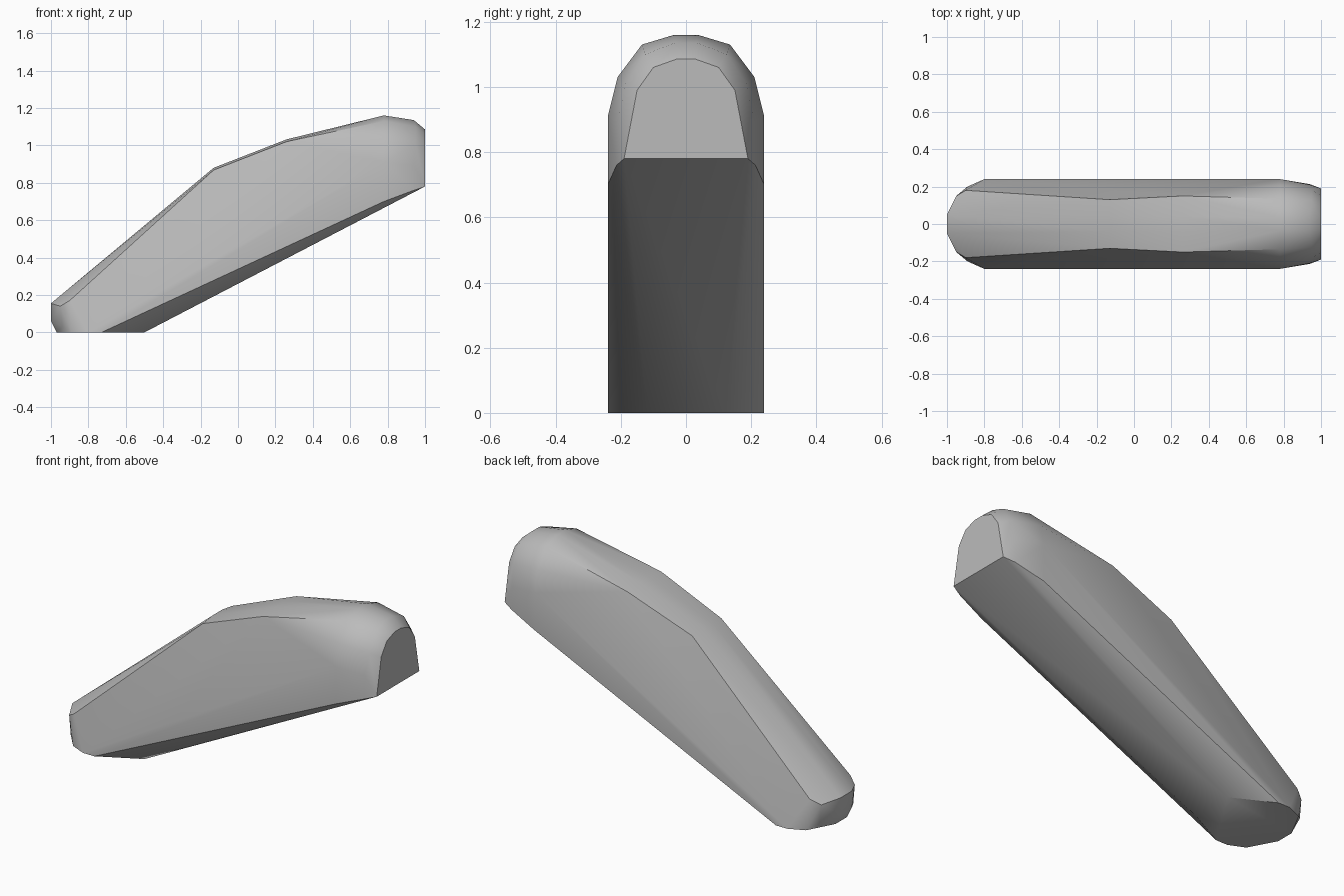
import bpy, bmesh, math

cube = bpy.data.objects.get("Cube")
if cube:
    bpy.data.objects.remove(cube)


def flat_material(name, colour):
    mat = bpy.data.materials.new(name)
    mat.use_nodes = True
    mat.diffuse_color = colour
    mat.node_tree.nodes["Principled BSDF"].inputs["Base Color"].default_value = colour
    return mat


# Cross-sections of the sloping body: (x, half width, z), mirrored across y
tip = [(-1, .05, .06), (-1, .05, .155), (-.95, .15, .14), (-.9, .18, .17),
       (-.97, .05, 0), (-.94, .15, .03), (-.89, .2, 0), (-.8, .24, 0)]
sole = [(-.5, .12, 0), (-.73, .24, 0), (.78, .24, .70)]
back = [(-.13, .13, .868), (-.13, .04, .88), (.26, .15, 1.02), (.26, .04, 1.032)]
crown = [(.78, .24, .91), (.78, .21, 1.03), (.78, .135, 1.13), (.78, .035, 1.16)]
shoulder = [(.94, .213, .76), (.94, .21, .89), (.95, .185, 1.01),
            (.95, .125, 1.1), (.94, .035, 1.135)]
end_face = [(1, .19, .78), (1, .15, .99), (1, .1, 1.06), (1, .03, 1.085)]

# Wrap the sections in one faceted skin
bm = bmesh.new()
for x, y, z in tip + sole + back + crown + shoulder + end_face:
    for side in (-1, 1):
        bm.verts.new((x, side * y, z))
hull = bmesh.ops.convex_hull(bm, input=bm.verts)
loose = {v for v in hull["geom_interior"] + hull["geom_unused"]
         if isinstance(v, bmesh.types.BMVert)}
bmesh.ops.delete(bm, geom=list(loose), context='VERTS')
bmesh.ops.dissolve_limit(bm, angle_limit=math.radians(1),
                         verts=bm.verts, edges=bm.edges)
bmesh.ops.recalc_face_normals(bm, faces=bm.faces)

mesh = bpy.data.meshes.new("sloping_body")
bm.to_mesh(mesh)
bm.free()
mesh.materials.append(flat_material("mid grey", (.5, .5, .5, 1)))
body = bpy.data.objects.new("sloping_body", mesh)
bpy.context.collection.objects.link(body)

# Soft shading with crisp edges at the base and end face
bpy.context.view_layer.objects.active = body
body.select_set(True)
bpy.ops.object.shade_smooth_by_angle(angle=math.radians(35))
